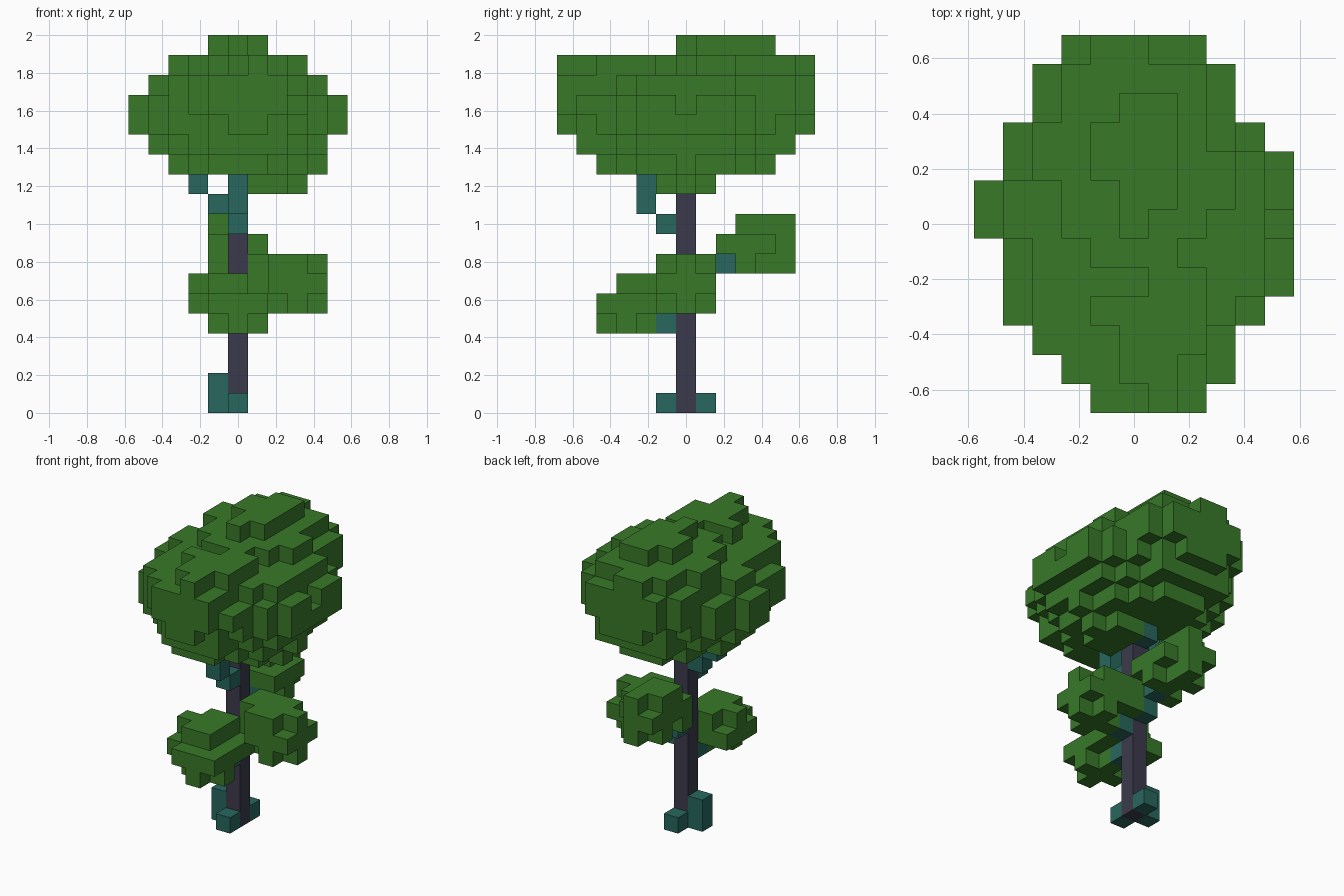
import bpy, bmesh
from itertools import product
from mathutils import Vector

cube = bpy.data.objects.get("Cube")
if cube:
    bpy.data.objects.remove(cube, do_unlink=True)

CELL = 2 / 19  # edge of one block; the tree is 19 blocks tall
AXES = [Vector(v) for v in ((1, 0, 0), (0, 1, 0), (0, 0, 1))]


def material(name, colour):
    mat = bpy.data.materials.new(name)
    mat.use_nodes = True
    mat.diffuse_color = (*colour, 1)
    mat.node_tree.nodes["Principled BSDF"].inputs["Base Color"].default_value = (*colour, 1)
    return mat


def box(xs, ys, zs):
    """Cells of a block with inclusive (low, high) bounds."""
    return set(product(*(range(a, b + 1) for a, b in (xs, ys, zs))))


def ball(x, y, z):
    """Three-block cube of leaves with its corners cut off."""
    return {(x + i, y + j, z + k) for i, j, k in product((-1, 0, 1), repeat=3)
            if abs(i) + abs(j) + abs(k) < 3}


def rows(start, spans):
    """Flat outline from (low, high) x spans, one per row, going back to front."""
    return {(x, start - n) for n, (a, b) in enumerate(spans) for x in range(a, b + 1)}


def erode(flat):
    return {(x, y) for x, y in flat
            if {(x + 1, y), (x - 1, y), (x, y + 1), (x, y - 1)} <= flat}


def layer(flat, z):
    return {(x, y, z) for x, y in flat}


def build(name, cells, mat, occupied):
    """Outer skin of a set of cells."""
    bm = bmesh.new()
    for cell in cells:
        centre = Vector(cell) + Vector((0, 0, 0.5))
        for i, sign in product(range(3), (1, -1)):
            n = AXES[i] * sign
            if tuple(int(c) for c in Vector(cell) + n) in occupied:
                continue
            u = AXES[(i + 1) % 3] / 2
            v = AXES[(i + 2) % 3] / 2 * sign
            mid = centre + n / 2
            bm.faces.new([bm.verts.new((mid + c) * CELL)
                          for c in (-u - v, u - v, u + v, v - u)])
    bmesh.ops.remove_doubles(bm, verts=bm.verts, dist=CELL / 100)
    mesh = bpy.data.meshes.new(name)
    bm.to_mesh(mesh)
    bm.free()
    mesh.materials.append(mat)
    bpy.context.collection.objects.link(bpy.data.objects.new(name, mesh))


leaf = material("leaf_green", (0.04, 0.19, 0.022))
bark = material("dark_bark", (0.044, 0.042, 0.07))
branch = material("teal_branch", (0.021, 0.135, 0.112))

# Crown outline at its widest, and its two uneven top layers
wide = rows(6, [(-2, 2), (-3, 3), (-3, 3), (-4, 4), (-4, 5), (-5, 5), (-5, 5),
                (-4, 5), (-4, 5), (-4, 4), (-3, 3), (-2, 3), (-1, 2)])
upper = rows(6, [(-1, 0), (-2, 2), (-2, 2), (-3, 2), (-3, 3), (-2, 3), (-2, 2),
                 (-1, 1), (1, 2), (-1, 2), (0, 2), (0, 1), (1, 1)])
peak = rows(4, [(0, 1), (-1, 1), (-1, 1), (0, 1), (0, 0)])

shoulder = {(x, y) for x, y in wide
            if abs(y) > 3 or {(x + 1, y), (x - 1, y)} <= wide}
shoulder -= {(3, -5), (3, -4)}
belly = {(x, y) for x, y in wide
         if abs(y) < 5 or {(x + 1, y), (x - 1, y)} <= wide}
under = erode(wide)
base = erode(under) | {(4, 0)}

crown = set()
for z, flat in enumerate((base, under, belly, wide - {(5, 0)}, shoulder, upper, peak), 12):
    crown |= layer(flat, z)
crown |= box((1, 3), (-1, 1), (11, 11)) - {(3, -1, 11), (3, 1, 11)}

# Three small leaf clumps
front_clump = {c for c in ball(0, -3, 5) if c[2] < 6}
front_clump |= box((-1, 1), (-2, -1), (5, 5)) | box((-2, -2), (-3, -1), (5, 5))
front_clump |= box((-1, 0), (-3, -1), (6, 6)) | {(-2, -2, 6)}
side_clump = ball(3, 0, 6) | box((1, 2), (0, 1), (6, 7)) | box((2, 2), (-1, -1), (6, 7))
back_clump = box((-1, 0), (3, 5), (7, 9)) - {(-1, 5, 9), (-1, 5, 7), (-1, 3, 7)}
back_clump |= box((-1, 0), (2, 2), (8, 8)) | box((1, 1), (2, 4), (8, 8))
back_clump |= {(1, 3, 7), (-1, 2, 7)}

# Trunk, roots and stepped branches
trunk = box((0, 0), (0, 0), (0, 12))
roots = {(0, -1, 0), (0, 1, 0), (-1, 0, 0), (-1, 0, 1)}
upper_branches = {(0, -1, 9), (0, -2, 10), (0, -2, 11), (-1, 0, 10), (-2, 0, 11), (0, 1, 11)}
lower_branches = {(0, -1, 4), (1, 0, 5), (0, 1, 6), (0, 2, 7)}

# Woody parts come first so they keep their cells where leaves overlap
parts = [("trunk", trunk, bark), ("roots", roots, branch),
         ("upper_branches", upper_branches, branch),
         ("lower_branches", lower_branches, branch),
         ("crown", crown, leaf), ("front_clump", front_clump, leaf),
         ("side_clump", side_clump, leaf), ("back_clump", back_clump, leaf)]
occupied = set().union(*(cells for _, cells, _ in parts))
taken = set()
for name, cells, mat in parts:
    build(name, cells - taken, mat, occupied)
    taken |= cells
